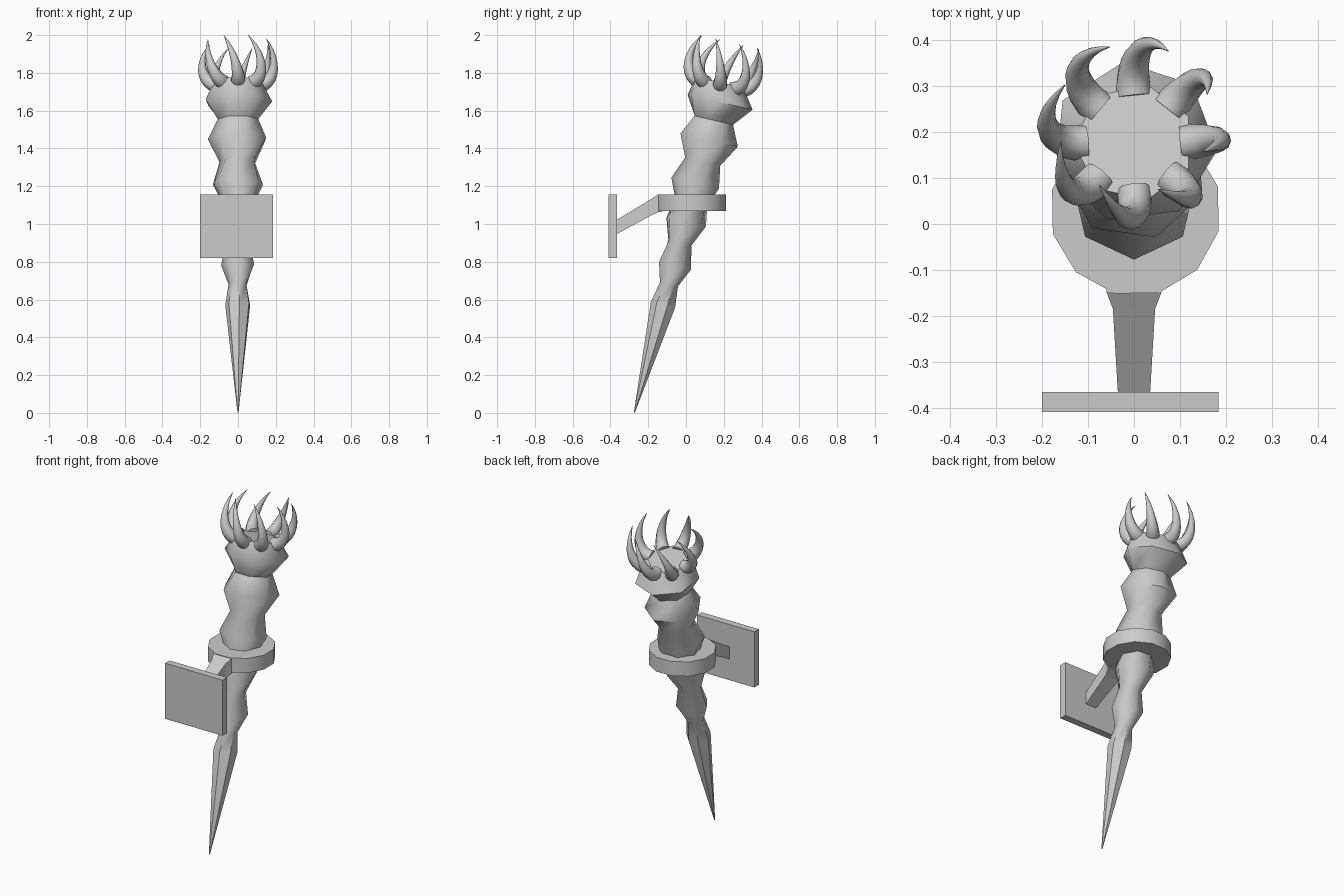
import bpy, bmesh
from math import sin, cos, pi, radians
from mathutils import Vector, Matrix

if "Cube" in bpy.data.objects:
    bpy.data.objects.remove(bpy.data.objects["Cube"])

TILT = radians(13)


def finish(name, bm, angle):
    bmesh.ops.recalc_face_normals(bm, faces=bm.faces)
    me = bpy.data.meshes.new(name)
    bm.to_mesh(me)
    bm.free()
    ob = bpy.data.objects.new(name, me)
    bpy.context.collection.objects.link(ob)
    bpy.ops.object.select_all(action='DESELECT')
    ob.select_set(True)
    bpy.context.view_layer.objects.active = ob
    if angle:
        bpy.ops.object.shade_smooth_by_angle(angle=radians(angle))
    return ob


def loft(name, rings, angle=0):
    """Skin a stack of equal-length point rings and cap both ends."""
    bm = bmesh.new()
    vs = [[bm.verts.new(p) for p in r] for r in rings]
    n = len(rings[0])
    for a, b in zip(vs, vs[1:]):
        for i in range(n):
            j = (i + 1) % n
            bm.faces.new((a[i], a[j], b[j], b[i]))
    bm.faces.new(vs[0][::-1])
    bm.faces.new(vs[-1])
    return finish(name, bm, angle)


def circle(center, u, v, r, n, phase=0):
    return [center + r * (cos(a) * u + sin(a) * v)
            for a in (phase + 2 * pi * i / n for i in range(n))]


# Knobbly leaning shaft: y, z, radius, twist of each seven-sided ring
profile = [(-.273, .003, .003, -135), (-.12, .573, .068, -135), (-.09, .68, .05, -130),
           (-.06, .78, .09, -122), (-.035, .9, .065, -113), (0, 1.01, .11, -105),
           (.03, 1.12, .09, -97), (.055, 1.215, .136, -90), (.09, 1.33, .098, -81),
           (.12, 1.445, .16, -73), (.142, 1.55, .11, -65), (.177, 1.645, .182, -57),
           (.178, 1.75, .132, -77)]
X = Vector((1, 0, 0))
V = Vector((0, cos(TILT), -sin(TILT)))
loft("torch_shaft", [circle(Vector((0, y, z)), X, V, r, 7, radians(p))
                     for y, z, r, p in profile], 50)

# Crown of eight curling flame horns
frame = Matrix.Translation((0, .18, 1.745)) @ Matrix.Rotation(-TILT, 4, 'X')
P = [Vector(p) for p in ((.105, 0, -.015), (.2, .01, 0), (.215, -.025, .13), (.15, -.075, .225))]
for k in range(8):
    place = frame @ Matrix.Rotation(k * pi / 4, 4, 'Z')
    rings = []
    for i in range(11):
        t = i / 10
        s = 1 - t
        c = s**3 * P[0] + 3*s*s*t * P[1] + 3*s*t*t * P[2] + t**3 * P[3]
        d = (s*s * (P[1]-P[0]) + 2*s*t * (P[2]-P[1]) + t*t * (P[3]-P[2])).normalized()
        u = Vector((0, 1, 0)).cross(d).normalized()
        rings.append([place @ p for p in circle(c, u, d.cross(u), .039 * (1 - t**1.3) + .001, 10)])
    loft(f"flame_horn_{k + 1}", rings, 60)

# Twelve-sided holding collar
loft("collar", [circle(Vector((.003, .03, z)), X, Vector((0, 1, 0)), .187, 12, radians(-14))
                for z in (1.07, 1.157)], 35)

# Sloping arm from collar to wall plate: y, half width, bottom z, top z
arm = [(-.11, .06, 1.071, 1.156), (-.148, .06, 1.062, 1.155),
       (-.185, .046, 1.045, 1.132), (-.37, .035, .945, 1.02)]
loft("bracket_arm", [[Vector((w * sx, y, z)) for sx, z in
                      ((-1, lo), (1, lo), (1, hi), (-1, hi))] for y, w, lo, hi in arm])

# Flat wall plate
bm = bmesh.new()
bmesh.ops.create_cube(bm, size=1, matrix=Matrix.Translation((-.008, -.388, .988))
                      @ Matrix.Diagonal((.384, .043, .336, 1)))
finish("wall_plate", bm, 0)
